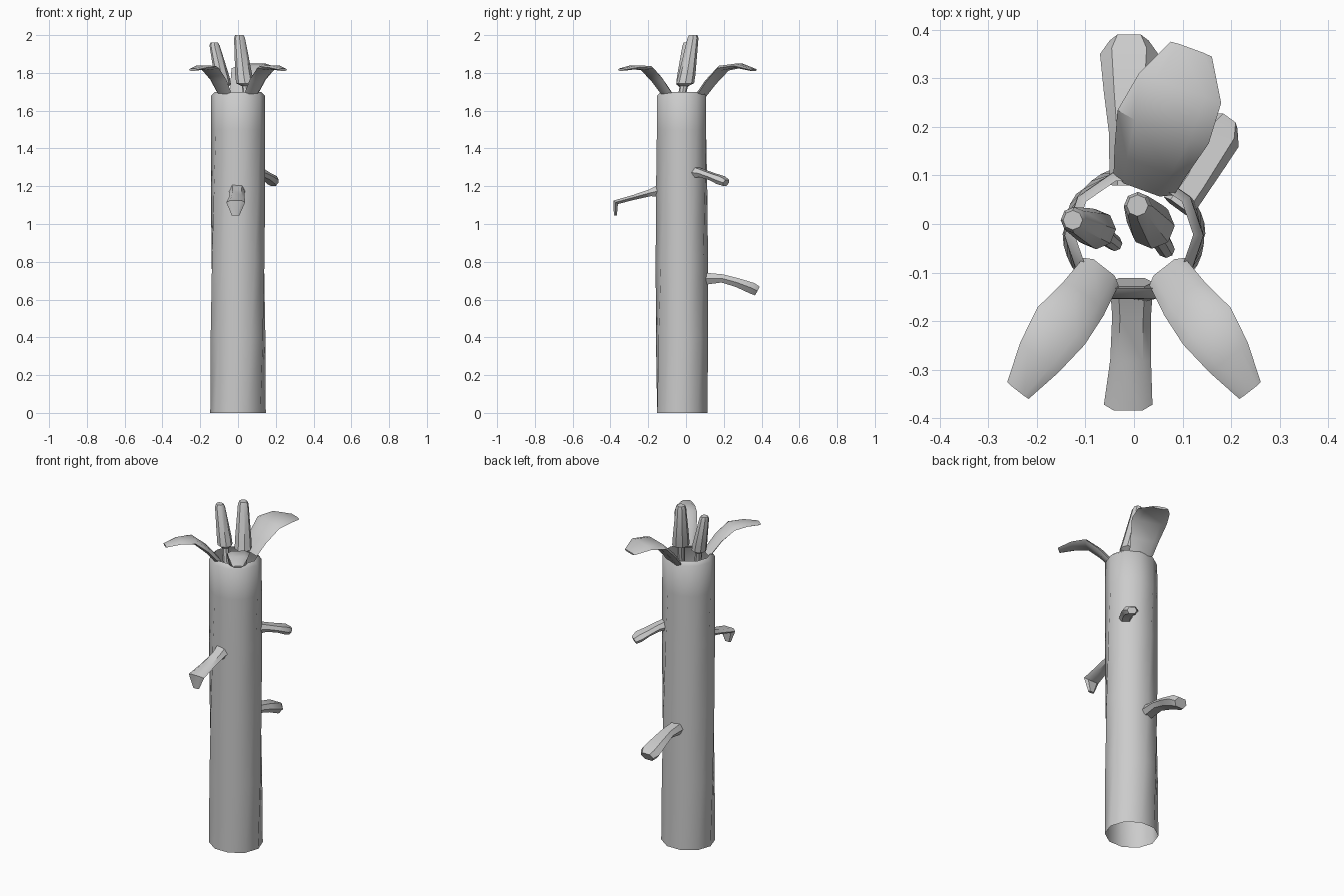
import bpy
from math import sin, cos, radians, pi
from mathutils import Vector

if "Cube" in bpy.data.objects:
    bpy.data.objects.remove(bpy.data.objects["Cube"])


def loft(name, rings, cap=True, angle=40):
    """Skin a list of equally sized point rings."""
    n = len(rings[0])
    verts = [p for r in rings for p in r]
    faces = []
    for k in range(len(rings) - 1):
        a, b = k * n, (k + 1) * n
        faces += [(a + i, a + (i + 1) % n, b + (i + 1) % n, b + i) for i in range(n)]
    if cap:
        faces.append(tuple(reversed(range(n))))
        faces.append(tuple(range(len(verts) - n, len(verts))))
    me = bpy.data.meshes.new(name)
    me.from_pydata(verts, [], faces)
    me.update()
    ob = bpy.data.objects.new(name, me)
    bpy.context.collection.objects.link(ob)
    bpy.ops.object.select_all(action='DESELECT')
    ob.select_set(True)
    bpy.context.view_layer.objects.active = ob
    bpy.ops.object.mode_set(mode='EDIT')
    bpy.ops.mesh.select_all(action='SELECT')
    bpy.ops.mesh.normals_make_consistent(inside=False)
    bpy.ops.object.mode_set(mode='OBJECT')
    bpy.ops.object.shade_smooth_by_angle(angle=radians(angle))
    return ob


def blade(name, heading, stations):
    """Flat leaf along a path; station = x, y, z, half width, half thickness."""
    h = radians(heading)
    side = Vector((sin(h), -cos(h), 0))
    c = [Vector(s[:3]) for s in stations]
    rings = []
    for i, s in enumerate(stations):
        d0 = (c[i] - c[max(i - 1, 0)]).normalized()
        d1 = (c[min(i + 1, len(c) - 1)] - c[i]).normalized()
        up = side.cross((d0 + d1).normalized()).normalized()
        w, t = s[3:]
        rings.append([c[i] + side * w * a + up * t * b for a, b in
                      ((1, 0), (.6, 1), (-.6, 1), (-1, 0), (-.6, -1), (.6, -1))])
    return loft(name, rings)


def spike(name, stations, n=8):
    """Round rod through stations x, y, z, radius."""
    return loft(name, [[(x + r * cos(2 * pi * i / n), y + r * sin(2 * pi * i / n), z)
                        for i in range(n)] for x, y, z, r in stations])


# Hollow twisted trunk, open at both ends
trunk = []
for z, r, cy in ((0, .147, -.02), (.4, .147, -.021), (.8, .146, -.022),
                 (1.2, .145, -.023), (1.5, .144, -.024), (1.68, .143, -.024), (1.70, .122, -.022)):
    tw = radians(36) * min(z / 1.5, 1)
    trunk.append([(r * cos(2 * pi * i / 10 + tw), cy + .95 * r * sin(2 * pi * i / 10 + tw), z)
                  for i in range(10)])
loft("trunk", trunk, cap=False, angle=50)

# Front pair of rim petals
for side, s in (("left", -1), ("right", 1)):
    blade("front_petal_" + side, -90 + s * 38,
          [(s * .068, -.098, 1.685, .046, .014), (s * .105, -.155, 1.765, .054, .014),
           (s * .15, -.21, 1.825, .062, .012), (s * .195, -.275, 1.83, .05, .01),
           (s * .239, -.343, 1.817, .028, .006)])

# Wide rear petal
blade("rear_petal", 70,
      [(.02, .082, 1.685, .066, .016), (.035, .13, 1.75, .08, .016),
       (.06, .2, 1.825, .1, .014), (.095, .28, 1.838, .09, .011),
       (.118, .36, 1.815, .045, .006)])

# Two stamens with thin stalks
spike("stamen_right", [(.066, -.052, 1.52, .018), (.042, -.012, 1.73, .022),
                       (.037, -.004, 1.745, .047), (.03, .005, 1.79, .045),
                       (.008, .037, 1.985, .029), (.007, .038, 2.0, .022)])
spike("stamen_left", [(-.04, -.04, 1.52, .016), (-.073, -.014, 1.725, .02),
                      (-.078, -.011, 1.74, .041), (-.085, -.008, 1.78, .04),
                      (-.124, .008, 1.945, .027), (-.126, .008, 1.96, .02)])

# Leaves growing from the trunk
blade("front_leaf", -90,
      [(-.005, -.12, 1.18, .045, .04), (-.005, -.19, 1.165, .04, .018),
       (-.007, -.28, 1.14, .042, .013), (-.012, -.372, 1.115, .05, .015),
       (-.013, -.374, 1.045, .02, .008)])
blade("right_leaf", 54,
      [(.09, .035, 1.275, .035, .032), (.125, .085, 1.268, .034, .02),
       (.155, .14, 1.25, .04, .018), (.18, .185, 1.232, .044, .022),
       (.192, .212, 1.218, .026, .018)])
blade("rear_leaf", 90,
      [(-.01, .08, .71, .04, .034), (-.01, .19, .712, .042, .022),
       (-.01, .27, .69, .052, .024), (-.01, .35, .66, .06, .03),
       (-.01, .378, .645, .04, .026)])
